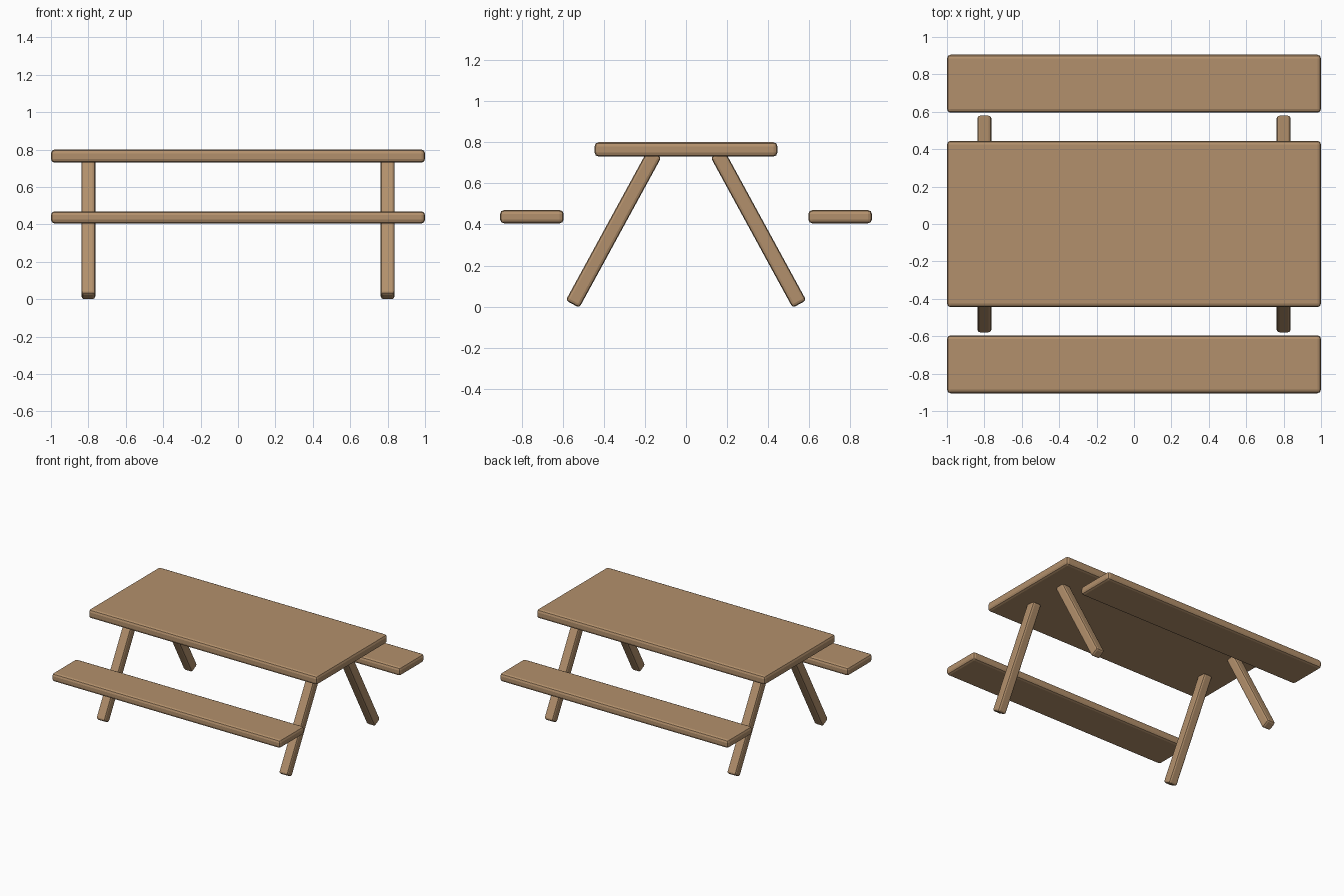
import bpy
import bmesh
from math import radians, sin, cos
from mathutils import Matrix, Vector

if "Cube" in bpy.data.objects:
    bpy.data.objects.remove(bpy.data.objects["Cube"])

wood = bpy.data.materials.new("wood")
wood.diffuse_color = (0.45, 0.28, 0.15, 1)
wood.use_nodes = True
wood.node_tree.nodes["Principled BSDF"].inputs["Base Color"].default_value = wood.diffuse_color


def board(name, size, centre, tilt=0.0, bevel=0.02):
    """Rounded-edge timber, tilted about the x axis."""
    bm = bmesh.new()
    bmesh.ops.create_cube(bm, size=1, matrix=Matrix.Diagonal((*size, 1)))
    bmesh.ops.bevel(bm, geom=bm.edges[:], offset=bevel, segments=2,
                    profile=0.5, affect='EDGES')
    bmesh.ops.transform(bm, matrix=Matrix.Rotation(tilt, 4, 'X'), verts=bm.verts)
    mesh = bpy.data.meshes.new(name)
    bm.to_mesh(mesh)
    bm.free()
    obj = bpy.data.objects.new(name, mesh)
    obj.location = centre
    mesh.materials.append(wood)
    bpy.context.collection.objects.link(obj)
    return obj


# Table top
board("table_top", (2.0, 0.89, 0.07), (0, 0, 0.765))

# Splayed leg: foot centre, leaning inwards to just inside the table top
lean = radians(28.6)
length = 0.835
foot = Vector((0, 0.552, 0.0125))
mid = foot + Vector((0, -sin(lean), cos(lean))) * length / 2

for side, y in (("front", -1), ("back", 1)):
    # Bench seats
    board(side + "_bench", (2.0, 0.31, 0.065), (0, y * 0.75, 0.4375))
    # Legs
    for end, x in (("left", -0.8), ("right", 0.8)):
        board(f"{side}_{end}_leg", (0.075, 0.075, length),
              (x, y * mid.y, mid.z), tilt=y * lean, bevel=0.015)
